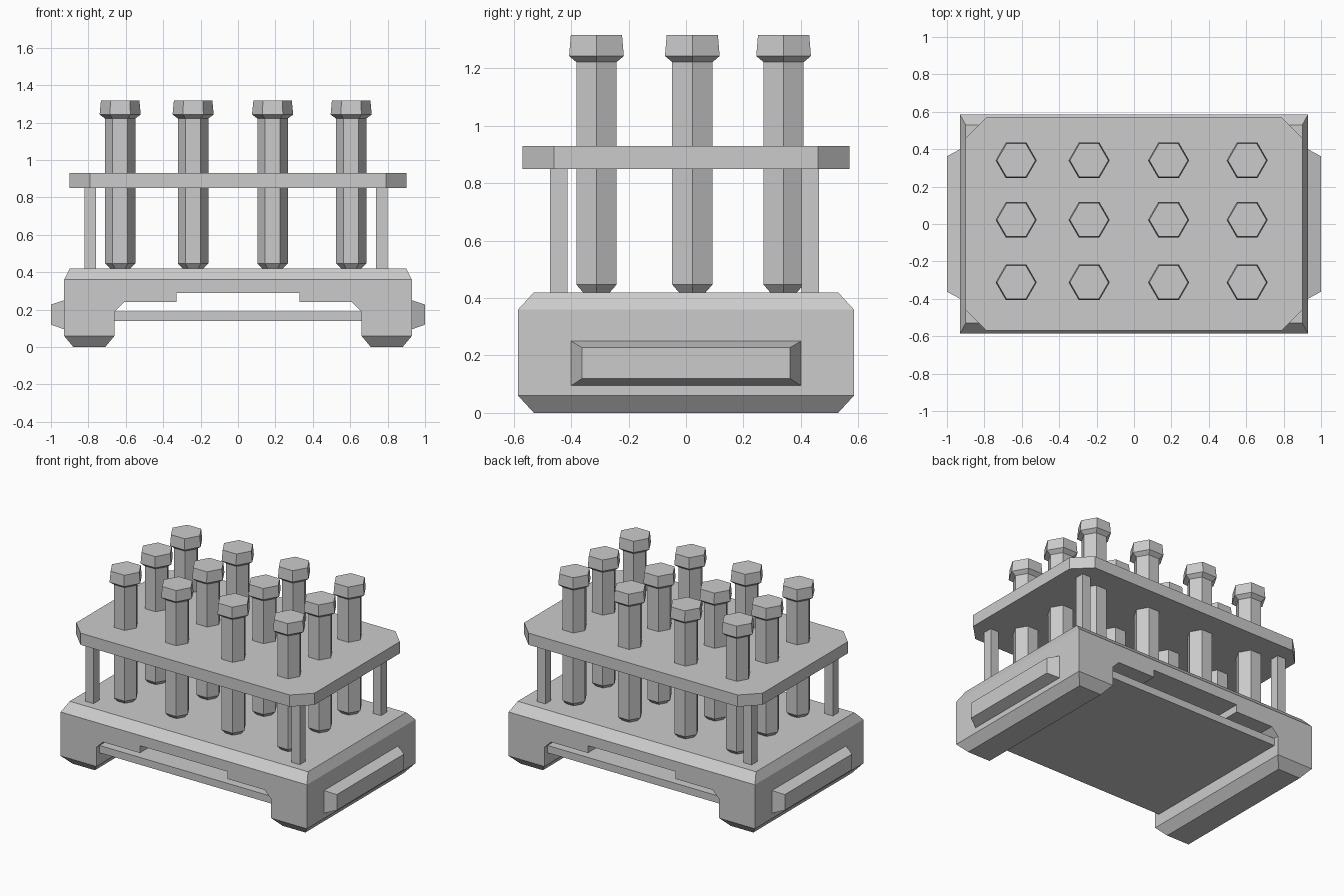
import bpy, bmesh, math
from mathutils import Vector

cube = bpy.data.objects.get("Cube")
if cube:
    bpy.data.objects.remove(cube, do_unlink=True)

grey = bpy.data.materials.new("plain_grey")
grey.use_nodes = True
colour = (0.6, 0.6, 0.6, 1)
grey.diffuse_color = colour
grey.node_tree.nodes["Principled BSDF"].inputs["Base Color"].default_value = colour


def finish(name, bm):
    bmesh.ops.recalc_face_normals(bm, faces=bm.faces)
    mesh = bpy.data.meshes.new(name)
    bm.to_mesh(mesh)
    bm.free()
    mesh.materials.append(grey)
    obj = bpy.data.objects.new(name, mesh)
    bpy.context.collection.objects.link(obj)
    return obj


def loft(name, rings):
    """Skin a list of matching point rings and cap both ends."""
    bm = bmesh.new()
    loops = [[bm.verts.new(p) for p in ring] for ring in rings]
    n = len(loops[0])
    for a, b in zip(loops, loops[1:]):
        for i in range(n):
            j = (i + 1) % n
            bm.faces.new((a[i], a[j], b[j], b[i]))
    bm.faces.new(loops[0])
    bm.faces.new(loops[-1])
    return finish(name, bm)


def box(name, x0, x1, y0, y1, z0, z1):
    corners = [(x0, y0), (x1, y0), (x1, y1), (x0, y1)]
    return loft(name, [[(x, y, z) for x, y in corners] for z in (z0, z1)])


# Base: arched profile run front to back, then long edges chamfered
DEPTH = 0.585
half = [(0.33, 0.29), (0.33, 0.24), (0.61, 0.24), (0.66, 0.19), (0.66, 0.06),
        (0.71, 0), (0.88, 0), (0.93, 0.06), (0.93, 0.36), (0.90, 0.42)]
outline = half + [(-x, z) for x, z in reversed(half)]
base = loft("base", [[(x, y, z) for x, z in outline] for y in (-DEPTH, DEPTH)])
bm = bmesh.new()
bm.from_mesh(base.data)
for side in (-1, 1):
    for z, up in ((0.36, 1), (0.06, -1)):
        cut = bmesh.ops.bisect_plane(
            bm, geom=bm.verts[:] + bm.edges[:] + bm.faces[:], dist=1e-5,
            plane_co=(0, side * DEPTH, z), plane_no=Vector((0, side * 0.06, up * 0.055)).normalized(),
            clear_outer=True)
        rim = [e for e in cut["geom_cut"] if isinstance(e, bmesh.types.BMEdge) and e.is_boundary]
        bmesh.ops.holes_fill(bm, edges=rim, sides=0)
bmesh.ops.recalc_face_normals(bm, faces=bm.faces)
bm.to_mesh(base.data)
bm.free()

# Thin tray bridging the two feet
box("under_tray", -0.67, 0.67, -0.55, 0.55, 0.14, 0.19)

# Tapered grips on both ends
for side, label in ((1, "left"), (-1, "right")):
    rings = []
    for x, y, z0, z1 in ((0.92, 0.405, 0.095, 0.25), (0.93, 0.40, 0.095, 0.25), (1.0, 0.362, 0.12, 0.227)):
        rings.append([(side * x, -y, z0), (side * x, y, z0), (side * x, y, z1), (side * x, -y, z1)])
    loft(label + "_grip", rings)

# Upper shelf with clipped corners
quarter = [(0.90, 0.46), (0.79, 0.57)]
right_half = [(x, -y) for x, y in reversed(quarter)] + quarter
shelf = right_half + [(-x, -y) for x, y in right_half]
loft("shelf", [[(x, y, z) for x, y in shelf] for z in (0.85, 0.93)])

# Four square posts
for x in (-0.79, 0.768):
    for y in (-0.443, 0.433):
        box("post", x - 0.031, x + 0.031, y - 0.031, y + 0.031, 0.41, 0.86)

# Capped hexagonal tubes
tube_profile = [(0.054, 0.42), (0.081, 0.447), (0.081, 1.222),
                (0.11, 1.243), (0.103, 1.317)]
hexagon = [(math.cos(i * math.pi / 3), math.sin(i * math.pi / 3)) for i in range(6)]
for x in (-0.63, -0.24, 0.185, 0.605):
    for y in (-0.312, 0.022, 0.34):
        loft("capped_tube", [[(x + r * c, y + r * s, z) for c, s in hexagon]
                             for r, z in tube_profile])
